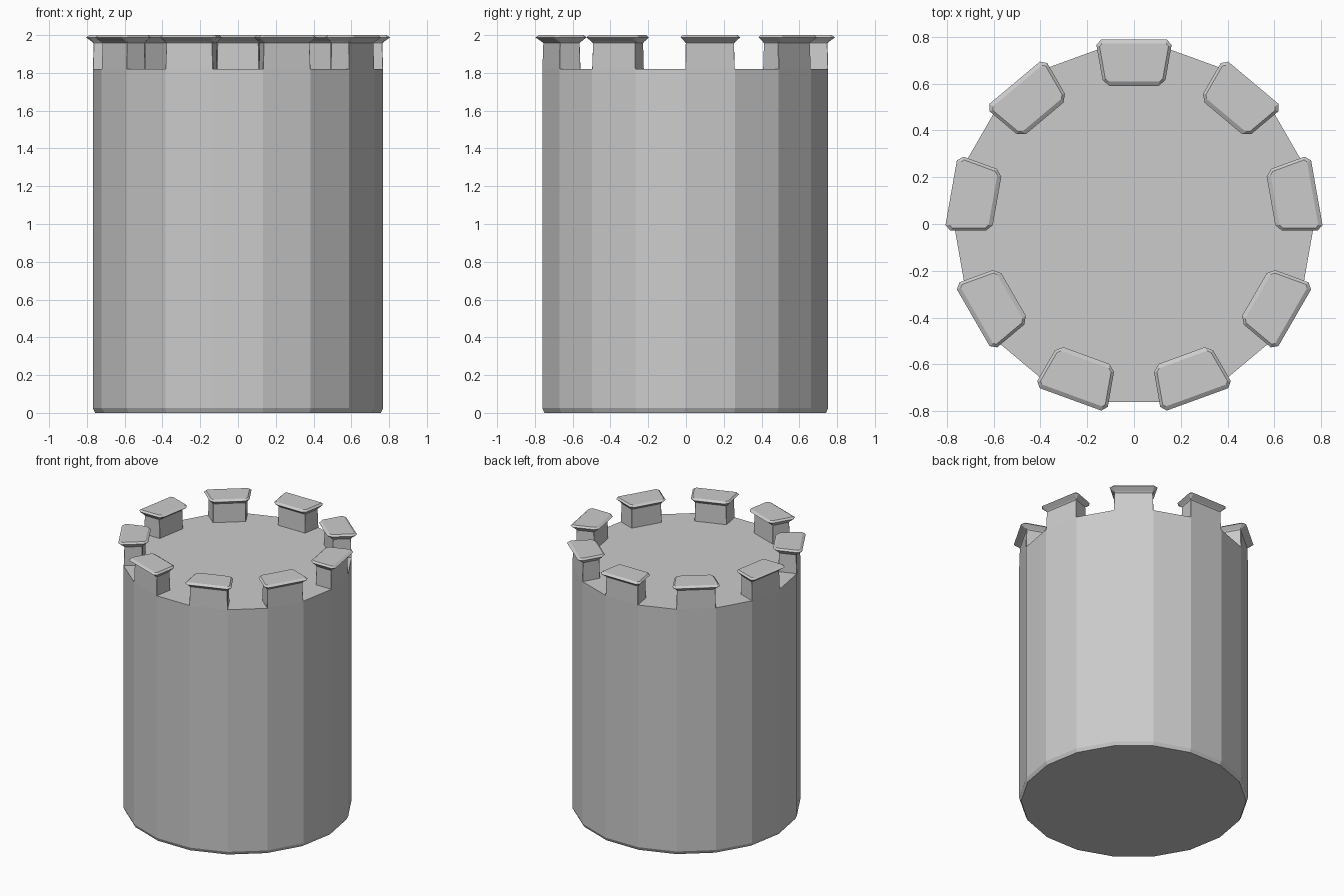
import bpy, bmesh, math
from mathutils import Matrix

if "Cube" in bpy.data.objects:
    bpy.data.objects.remove(bpy.data.objects["Cube"])

SIDES = 18
APOTHEM = 0.757
INNER = 0.63
TAN = math.tan(math.pi / SIDES)
CENTRE_Y = -0.004


def loft(name, rings):
    """Closed solid through a stack of rings with equal point counts."""
    bm = bmesh.new()
    loops = [[bm.verts.new(p) for p in ring] for ring in rings]
    n = len(loops[0])
    for a, b in zip(loops, loops[1:]):
        for i in range(n):
            j = (i + 1) % n
            bm.faces.new((a[i], a[j], b[j], b[i]))
    bm.faces.new(loops[0][::-1])
    bm.faces.new(loops[-1])
    bmesh.ops.recalc_face_normals(bm, faces=bm.faces)
    mesh = bpy.data.meshes.new(name)
    bm.to_mesh(mesh)
    bm.free()
    obj = bpy.data.objects.new(name, mesh)
    bpy.context.collection.objects.link(obj)
    return obj


def polygon_ring(apothem, z):
    r = apothem / math.cos(math.pi / SIDES)
    angles = [2 * math.pi * i / SIDES for i in range(SIDES)]
    return [(r * math.cos(a), r * math.sin(a), z) for a in angles]


def wedge_ring(grow, chamfer, z):
    """Wedge outline facing +y, grown outwards, with cut corners."""
    y0, y1 = INNER - grow, APOTHEM + grow
    side = lambda y: y * TAN + grow * (1 - TAN) * 0.85
    c = chamfer
    right = [(side(y0) - c, y0), (side(y0 + c), y0 + c),
             (side(y1 - c), y1 - c), (side(y1) - c, y1)]
    left = [(-x, y) for x, y in reversed(right)]
    return [(x, y, z) for x, y in right + left]


# tower body with a narrow bevel at the foot
body = loft("tower_body", [polygon_ring(APOTHEM - 0.012, 0),
                           polygon_ring(APOTHEM, 0.025),
                           polygon_ring(APOTHEM, 1.82)])
body.location.y = CENTRE_Y

# battlements on every second wall face, each with a flared cap
profile = [(0.0, 0.002, 1.80), (0.0, 0.002, 1.82), (-0.004, 0.002, 1.957),
           (0.004, 0.006, 1.965), (0.036, 0.025, 1.988), (0.018, 0.012, 2.0)]
for k in range(9):
    merlon = loft(f"battlement_{k + 1}", [wedge_ring(*p) for p in profile])
    merlon.data.transform(Matrix.Rotation(math.radians(40 * k), 4, 'Z'))
    merlon.location.y = CENTRE_Y
